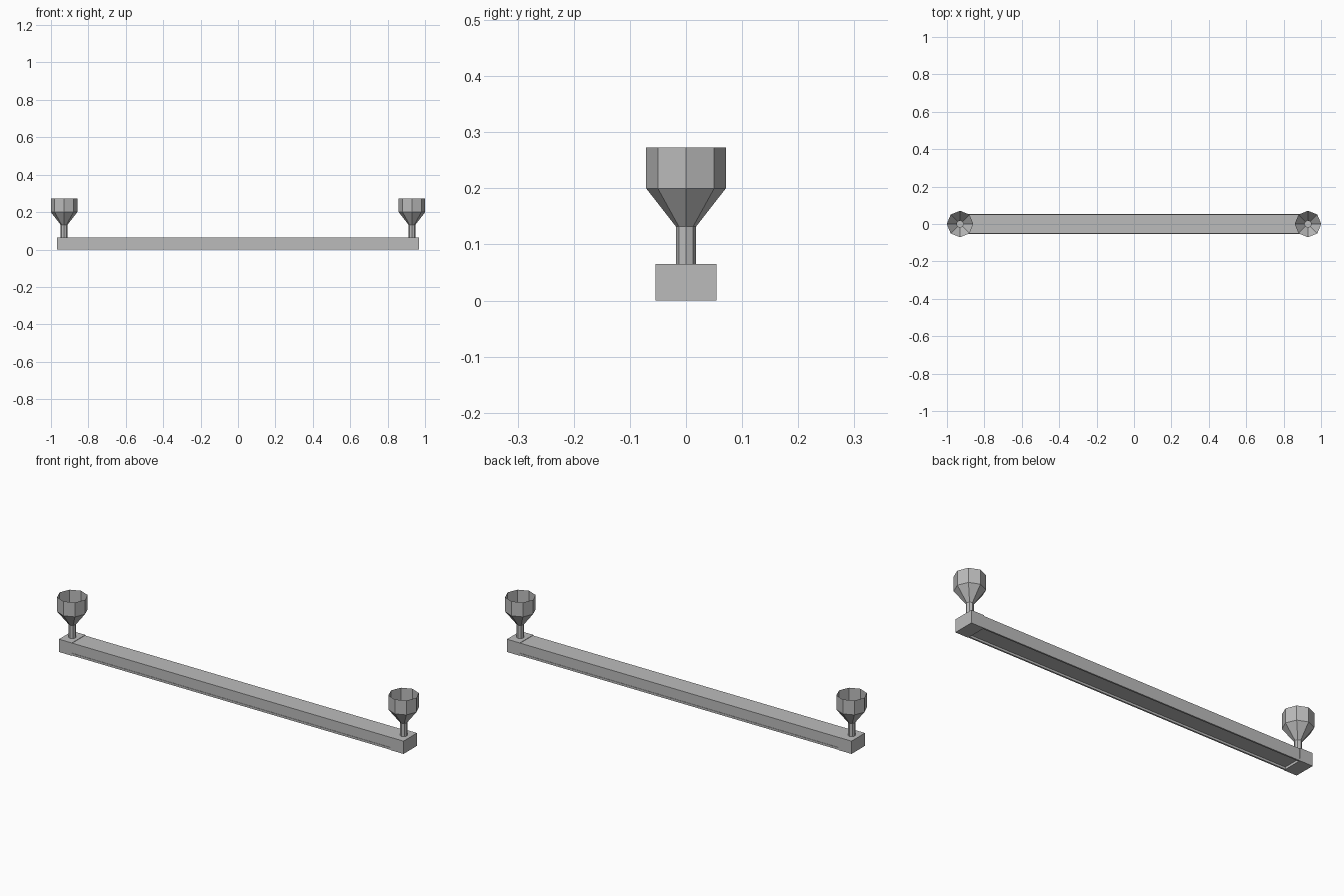
import bpy, bmesh, math

if "Cube" in bpy.data.objects:
    bpy.data.objects.remove(bpy.data.objects["Cube"])

# Single grey metal
GREY = (0.5, 0.5, 0.5, 1)
metal = bpy.data.materials.new("grey_metal")
metal.use_nodes = True
metal.diffuse_color = GREY
metal.node_tree.nodes["Principled BSDF"].inputs["Base Color"].default_value = GREY


def finish(name, bm):
    mesh = bpy.data.meshes.new(name)
    bm.to_mesh(mesh)
    bm.free()
    mesh.materials.append(metal)
    obj = bpy.data.objects.new(name, mesh)
    bpy.context.collection.objects.link(obj)
    return obj


def box(name, low, high):
    bm = bmesh.new()
    bmesh.ops.create_cube(bm, size=1)
    for v in bm.verts:
        for i in range(3):
            v.co[i] = high[i] if v.co[i] > 0 else low[i]
    return finish(name, bm)


def lathe(name, x, profile, sides=8):
    """Open faceted shell from (radius, height) pairs, listed bottom to top."""
    bm = bmesh.new()
    rings = []
    for r, z in profile:
        angles = [math.tau * i / sides for i in range(sides)]
        rings.append([bm.verts.new((x + r * math.cos(a), r * math.sin(a), z)) for a in angles])
    for low, high in zip(rings, rings[1:]):
        for i in range(sides):
            j = (i + 1) % sides
            bm.faces.new((low[i], low[j], high[j], high[i]))
    return finish(name, bm)


# Long bar, with its underside recessed between two narrow lips
box("bar", (-0.9, -0.051, 0.012), (0.9, 0.051, 0.063))
for side, y in (("front", -0.049), ("back", 0.049)):
    box(side + "_lip", (-0.9, y - 0.004, 0.001), (0.9, y + 0.004, 0.012))

# End caps, each carrying a stem and an open funnel cup
for side, s in (("right", -1), ("left", 1)):
    ends = sorted((0.895 * s, 0.967 * s))
    box(side + "_end_cap", (ends[0], -0.054, 0.0), (ends[1], 0.054, 0.065))
    lathe(side + "_stem", 0.93 * s, [(0.018, 0.06), (0.018, 0.132)])
    lathe(side + "_cup", 0.93 * s, [(0.018, 0.132), (0.071, 0.2), (0.071, 0.273)])
